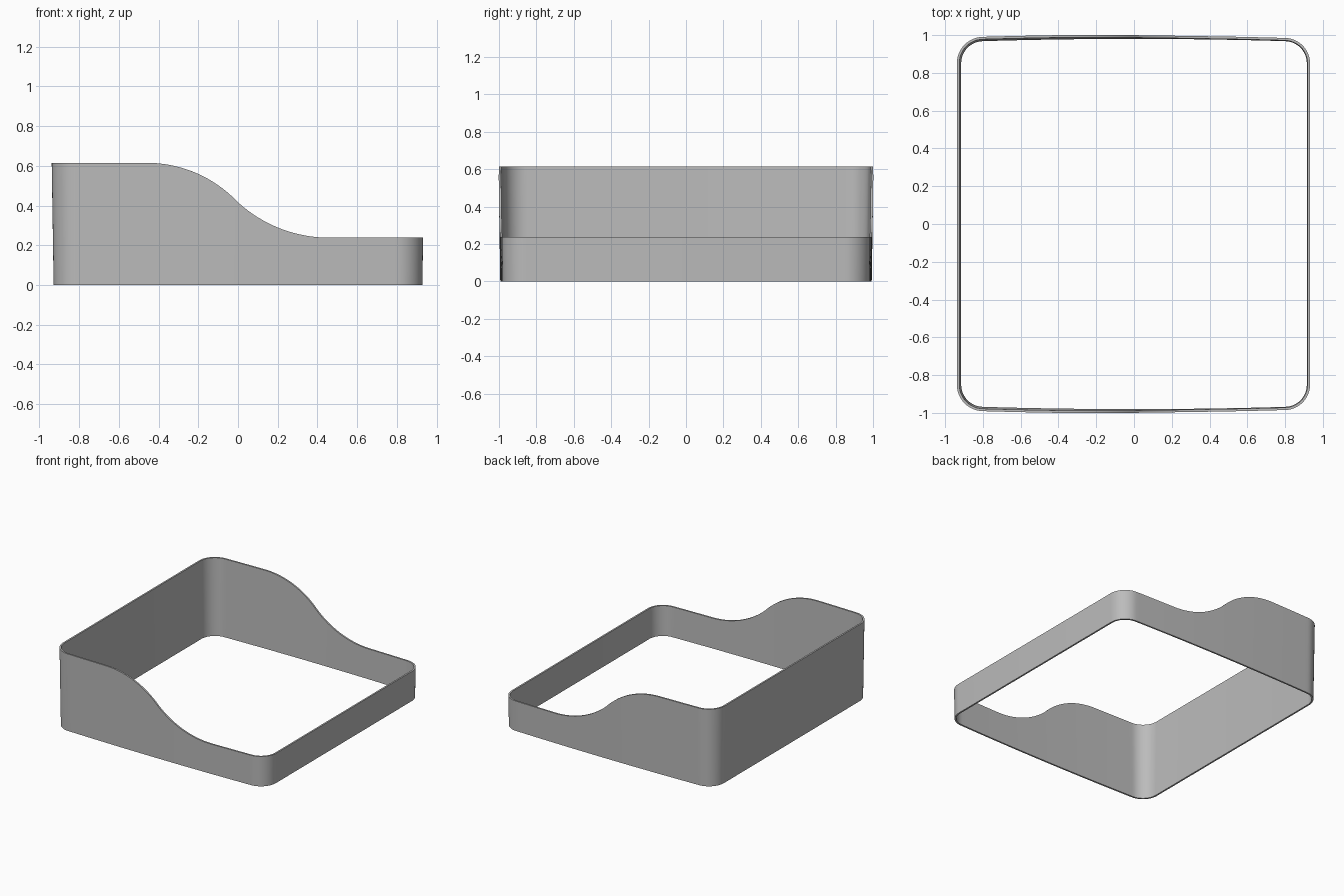
import bpy, bmesh, math
from mathutils import Vector

cube = bpy.data.objects.get("Cube")
if cube:
    bpy.data.objects.remove(cube, do_unlink=True)

HALF_X, HALF_Y, RADIUS = 0.928, 0.981, 0.13
BULGE, WALL, DRAFT = 0.012, 0.013, 0.016
HIGH, MID, LOW = 0.615, 0.416, 0.238


def rim_height(x):
    """S-shaped rim: two arcs joining the tall and the low end."""
    run = 0.46
    drop = MID - LOW if x > 0 else HIGH - MID
    r = (run ** 2 + drop ** 2) / (2 * drop)
    reach = max(run - abs(x), 0)
    sag = r - math.sqrt(r * r - reach * reach)
    return LOW + sag if x > 0 else HIGH - sag


def outline():
    """Rounded rectangle with gently bowed front and back, counterclockwise."""
    cx, cy = HALF_X - RADIUS, HALF_Y - RADIUS
    pts = []
    corners = [(cx, -cy, -90), (cx, cy, 0), (-cx, cy, 90), (-cx, -cy, 180)]
    for i, (x, y, start) in enumerate(corners):
        for k in range(13):
            a = math.radians(start + 90 * k / 12)
            pts.append(Vector((x + RADIUS * math.cos(a), y + RADIUS * math.sin(a))))
        if i % 2:
            s = 1 if i == 1 else -1
            for k in range(1, 64):
                u = 1 - 2 * k / 64
                pts.append(Vector((s * cx * u, s * (HALF_Y + BULGE * (1 - u * u)))))
    return pts


# Four rings: outer bottom, outer rim, inner rim, inner bottom
pts = outline()
n = len(pts)
bm = bmesh.new()
columns = []
for i, p in enumerate(pts):
    d = (pts[(i + 1) % n] - pts[i - 1]).normalized()
    out = Vector((d.y, -d.x))
    z = rim_height(p.x)
    column = []
    for offset, h in ((0, 0), (0, z), (-WALL, z), (-WALL, 0)):
        q = p + out * (offset + DRAFT * h)
        column.append(bm.verts.new((q.x, q.y, h)))
    columns.append(column)
for i in range(n):
    a, b = columns[i], columns[(i + 1) % n]
    for j in range(4):
        k = (j + 1) % 4
        bm.faces.new((a[j], b[j], b[k], a[k]))
bmesh.ops.recalc_face_normals(bm, faces=bm.faces)

mesh = bpy.data.meshes.new("stepped_band")
bm.to_mesh(mesh)
bm.free()
band = bpy.data.objects.new("stepped_band", mesh)
bpy.context.collection.objects.link(band)

# Plain grey finish
grey = bpy.data.materials.new("plain grey")
grey.use_nodes = True
colour = (0.5, 0.5, 0.5, 1)
grey.diffuse_color = colour
grey.node_tree.nodes["Principled BSDF"].inputs["Base Color"].default_value = colour
mesh.materials.append(grey)

bpy.ops.object.select_all(action="DESELECT")
band.select_set(True)
bpy.context.view_layer.objects.active = band
bpy.ops.object.shade_smooth_by_angle(angle=math.radians(30))
